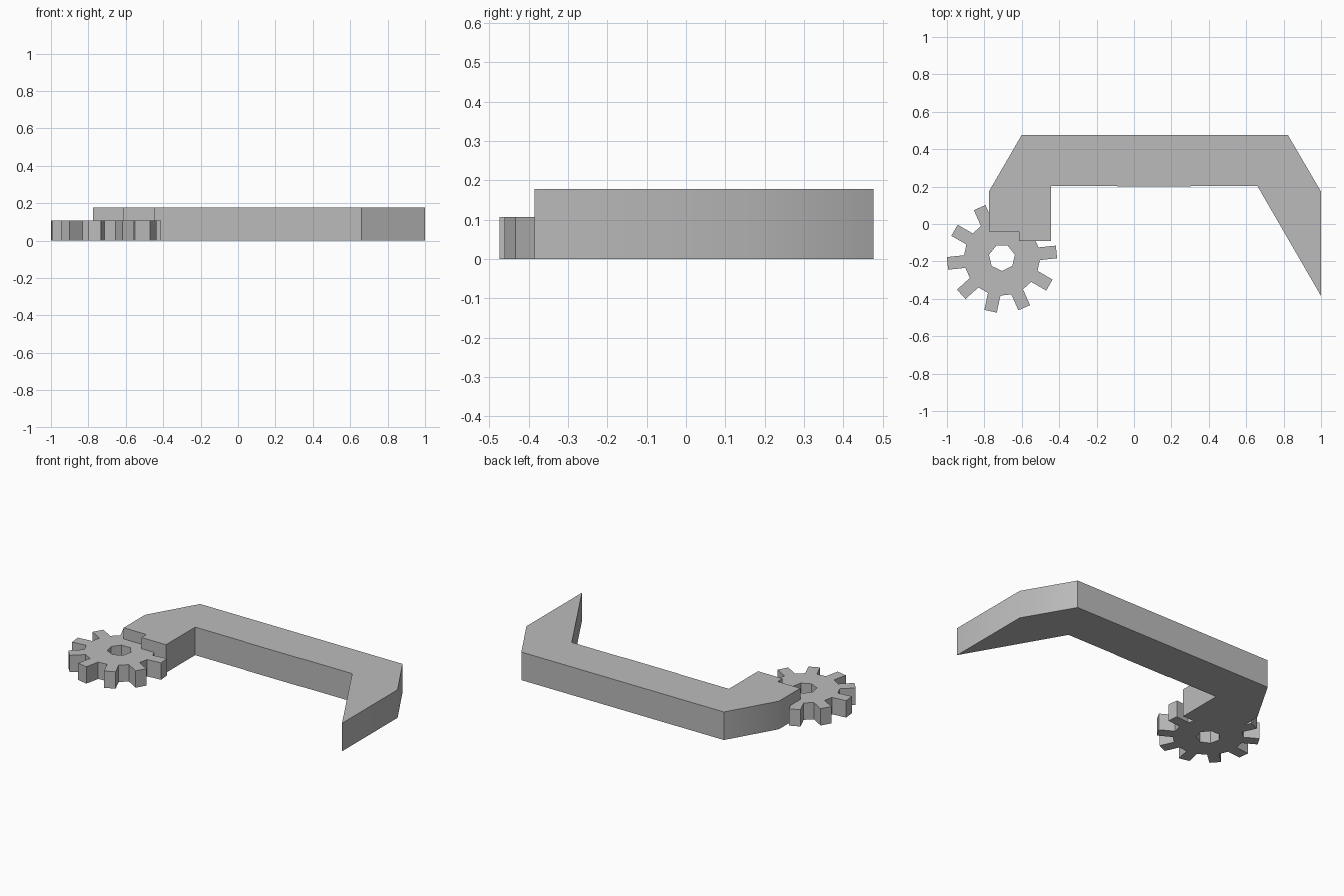
import bpy, bmesh, math
from mathutils import Vector, Matrix

cube = bpy.data.objects.get("Cube")
if cube:
    bpy.data.objects.remove(cube, do_unlink=True)

GREY = (0.5, 0.5, 0.5, 1)
grey = bpy.data.materials.new("plain grey")
grey.use_nodes = True
grey.diffuse_color = GREY
grey.node_tree.nodes["Principled BSDF"].inputs["Base Color"].default_value = GREY


def finish(name, bm):
    bmesh.ops.recalc_face_normals(bm, faces=bm.faces)
    mesh = bpy.data.meshes.new(name)
    bm.to_mesh(mesh)
    bm.free()
    mesh.materials.append(grey)
    obj = bpy.data.objects.new(name, mesh)
    bpy.context.collection.objects.link(obj)
    bpy.ops.object.select_all(action='DESELECT')
    obj.select_set(True)
    bpy.context.view_layer.objects.active = obj
    bpy.ops.object.shade_smooth_by_angle(angle=math.radians(35))
    return obj


def extrude_loops(name, loops, height):
    """Fill outline loops (inner ones become holes) and raise them."""
    bm = bmesh.new()
    for loop in loops:
        verts = [bm.verts.new((p[0], p[1], 0)) for p in loop]
        for a, b in zip(verts, verts[1:] + verts[:1]):
            bm.edges.new((a, b))
    bmesh.ops.triangle_fill(bm, edges=bm.edges[:], use_beauty=True)
    result = bmesh.ops.extrude_face_region(bm, geom=bm.faces[:])
    raised = [v for v in result["geom"] if isinstance(v, bmesh.types.BMVert)]
    bmesh.ops.translate(bm, verts=raised, vec=(0, 0, height))
    return finish(name, bm)


# Hooked arm: slanted shoulders, notched foot and pointed tip
arm_outline = [
    (-0.775, -0.04), (-0.615, -0.04), (-0.615, -0.09), (-0.443, -0.09),
    (-0.443, 0.203), (-0.09, 0.203), (-0.09, 0.2), (0.305, 0.2),
    (0.305, 0.203), (0.66, 0.203), (1, -0.385), (1, 0.173),
    (0.822, 0.477), (-0.6, 0.477), (-0.775, 0.175),
]
extrude_loops("hooked_arm", [arm_outline], 0.178)

# Gear wheel: ten straight teeth around a seven-sided bore
TEETH, ROOT, TIP, HALF = 10, 0.2, 0.293, 0.034
centre = Vector((-0.706, -0.18))
outline = []
for i in range(TEETH):
    turn = Matrix.Rotation(math.radians(6 + 360 * i / TEETH), 2)
    for r, w in ((ROOT, -HALF), (TIP, -HALF), (TIP, HALF), (ROOT, HALF)):
        outline.append(centre + turn @ Vector((r, w)))
bore = []
for i in range(7):
    a = 2 * math.pi * i / 7 - math.pi / 2
    bore.append(centre + 0.071 * Vector((math.cos(a), math.sin(a))))
extrude_loops("gear_wheel", [outline, bore], 0.107)
